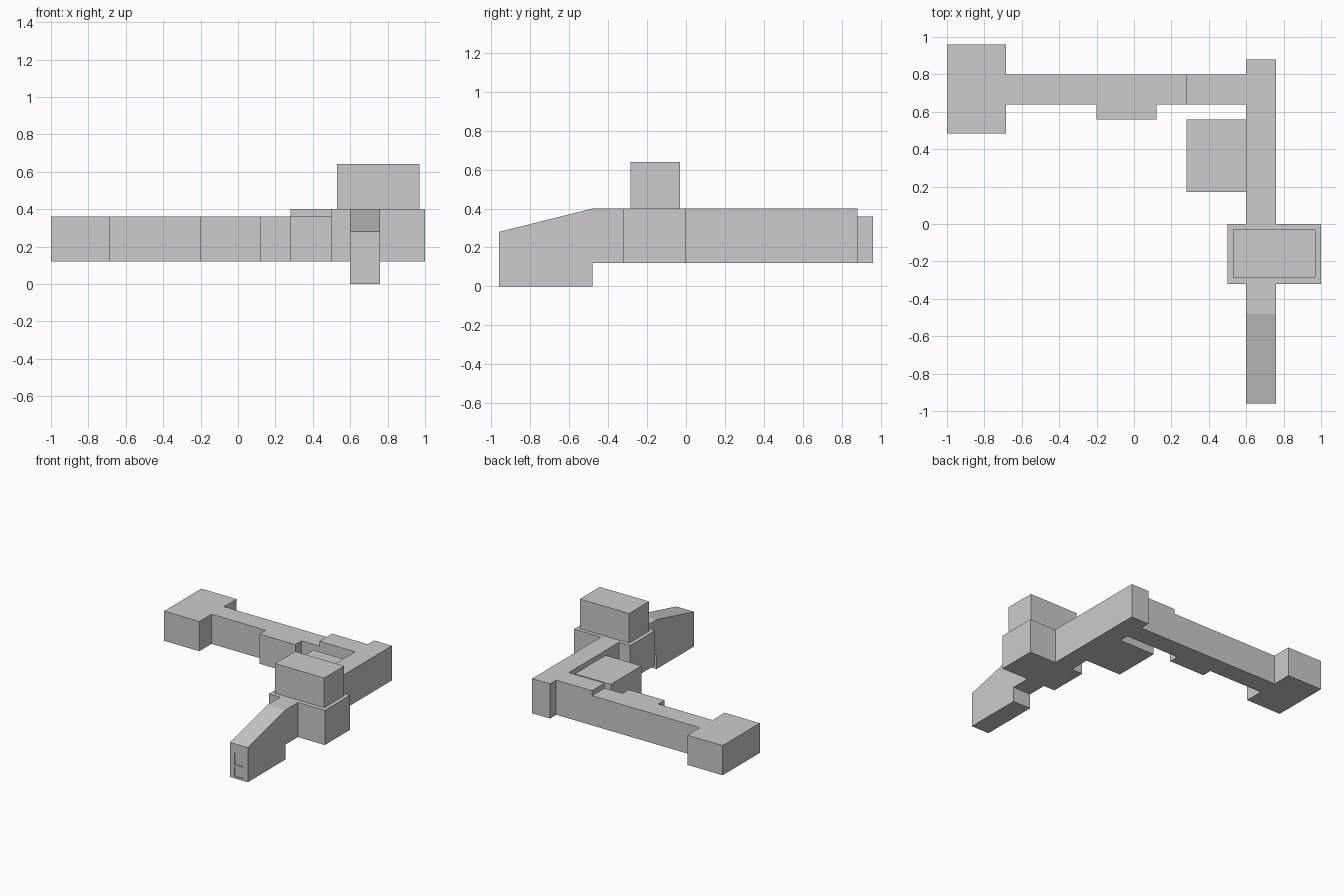
import bpy, bmesh

if "Cube" in bpy.data.objects:
    bpy.data.objects.remove(bpy.data.objects["Cube"])


def box(name, x, y, z):
    """Box from (min, max) ranges on each axis."""
    bm = bmesh.new()
    bmesh.ops.create_cube(bm, size=1)
    for v in bm.verts:
        v.co = [r[0] if c < 0 else r[1] for r, c in zip((x, y, z), v.co)]
    me = bpy.data.meshes.new(name)
    bm.to_mesh(me)
    bm.free()
    ob = bpy.data.objects.new(name, me)
    bpy.context.collection.objects.link(ob)
    return ob


def extrude_x(name, profile, x0, x1):
    """Extrude a (y, z) outline along x."""
    bm = bmesh.new()
    face = bm.faces.new([bm.verts.new((x0, y, z)) for y, z in profile])
    ext = bmesh.ops.extrude_face_region(bm, geom=[face])
    moved = [g for g in ext["geom"] if isinstance(g, bmesh.types.BMVert)]
    bmesh.ops.translate(bm, verts=moved, vec=(x1 - x0, 0, 0))
    bmesh.ops.recalc_face_normals(bm, faces=bm.faces)
    me = bpy.data.meshes.new(name)
    bm.to_mesh(me)
    bm.free()
    ob = bpy.data.objects.new(name, me)
    bpy.context.collection.objects.link(ob)
    return ob


LOW, MID, HIGH = 0.12, 0.36, 0.40

# Long spine with sloping, dropped front end
spine = extrude_x("spine", [(-0.96, 0), (-0.48, 0), (-0.48, LOW), (0.88, LOW),
                            (0.88, HIGH), (-0.48, HIGH), (-0.96, 0.28)], 0.60, 0.76)

# Shallow door panels recessed in the front face
for i, z in enumerate([(0.015, 0.09), (0.11, 0.205)]):
    cutter = box(f"panel_cutter_{i}", (0.64, 0.72), (-1.0, -0.952), z)
    cutter.hide_render = True
    cutter.hide_set(True)
    mod = spine.modifiers.new(f"panel_{i}", "BOOLEAN")
    mod.object = cutter
    mod.solver = "EXACT"

# Crossing block with its raised upper storey
box("crossing_block", (0.50, 1.00), (-0.32, 0.0), (LOW, HIGH))
box("upper_storey", (0.53, 0.97), (-0.285, -0.03), (HIGH, 0.64))

# Side room against the spine
box("side_room", (0.28, 0.60), (0.17, 0.56), (LOW, MID))

# Rear wing: taller link, long corridor, small bay and end room
box("wing_link", (0.28, 0.60), (0.64, 0.80), (LOW, HIGH))
box("wing_corridor", (-0.69, 0.28), (0.64, 0.80), (LOW, MID))
box("wing_bay", (-0.20, 0.12), (0.56, 0.64), (LOW, MID))
box("end_room", (-1.00, -0.685), (0.485, 0.96), (LOW, MID))
